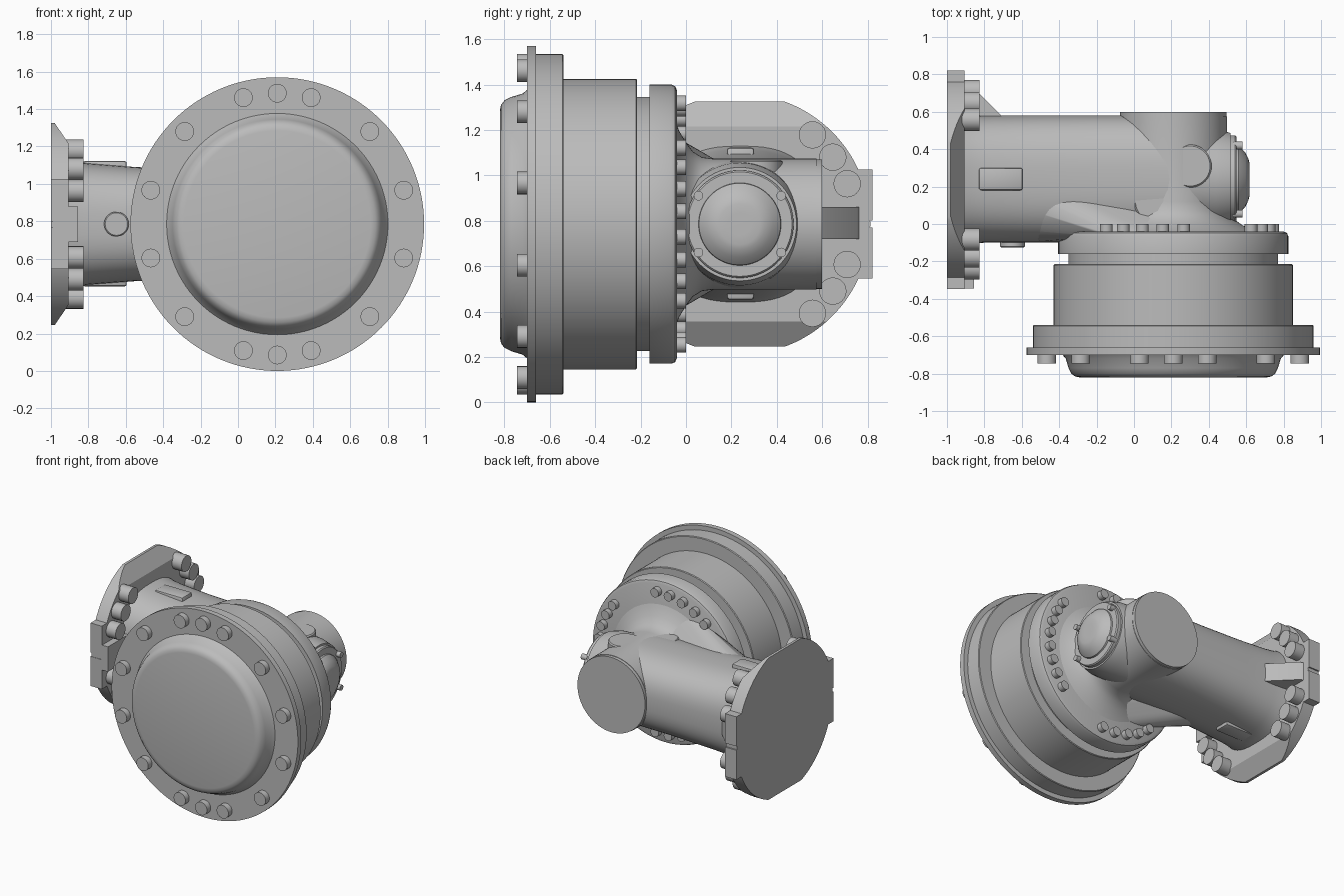
import bpy, bmesh, math
from mathutils import Vector, Matrix

cube = bpy.data.objects.get("Cube")
if cube:
    bpy.data.objects.remove(cube)

grey = bpy.data.materials.new("cast_grey")
grey.use_nodes = True
grey.diffuse_color = (0.5, 0.5, 0.5, 1)
grey.node_tree.nodes["Principled BSDF"].inputs["Base Color"].default_value = (0.5, 0.5, 0.5, 1)

HX, HZ = 0.21, 0.785      # hub axis (along y)
AY = 0.237                # arm axis (along x)


def finish(name, bm, angle=35):
    bmesh.ops.recalc_face_normals(bm, faces=bm.faces)
    mesh = bpy.data.meshes.new(name)
    bm.to_mesh(mesh)
    bm.free()
    mesh.materials.append(grey)
    ob = bpy.data.objects.new(name, mesh)
    bpy.context.collection.objects.link(ob)
    bpy.ops.object.select_all(action='DESELECT')
    ob.select_set(True)
    bpy.context.view_layer.objects.active = ob
    bpy.ops.object.shade_smooth_by_angle(angle=math.radians(angle))
    return ob


def loft(bm, rings):
    loops = [[bm.verts.new(p) for p in ring] for ring in rings]
    n = len(loops[0])
    for a, b in zip(loops, loops[1:]):
        for i in range(n):
            j = (i + 1) % n
            bm.faces.new((a[i], a[j], b[j], b[i]))
    bm.faces.new(loops[0])
    bm.faces.new(loops[-1])


def circle(axis, at, r, u, v, n):
    pts = []
    for i in range(n):
        a = 2 * math.pi * i / n
        c, s = u + r * math.cos(a), v + r * math.sin(a)
        pts.append({'x': (at, c, s), 'y': (c, at, s), 'z': (c, s, at)}[axis])
    return pts


def turn(bm, axis, u, v, profile, n=96):
    """Solid of revolution; profile holds (position on axis, radius)."""
    loft(bm, [circle(axis, at, r, u, v, n) for at, r in profile])


def lathe(name, axis, u, v, profile, n=96):
    bm = bmesh.new()
    turn(bm, axis, u, v, profile, n)
    return finish(name, bm)


def box(name, x, y, z, bevel=0.0):
    bm = bmesh.new()
    lo, hi = Vector((x[0], y[0], z[0])), Vector((x[1], y[1], z[1]))
    m = Matrix.Translation((lo + hi) / 2) @ Matrix.Diagonal((*(hi - lo), 1))
    bmesh.ops.create_cube(bm, size=1, matrix=m)
    if bevel:
        bmesh.ops.bevel(bm, geom=bm.edges[:], offset=bevel, segments=2, affect='EDGES', profile=0.5)
    return finish(name, bm)


def bolts(name, axis, spots, start, end, r):
    bm = bmesh.new()
    for u, v in spots:
        turn(bm, axis, u, v, [(start, r), (end, r)], 24)
    return finish(name, bm)


def on_hub(radius, angles):
    return [(HX + radius * math.cos(math.radians(a)), HZ + radius * math.sin(math.radians(a)))
            for a in angles]


# Hub drum, from the domed front cover to the back plate
lathe("front_cover", 'y', HX, HZ, [(-0.82, 0.50), (-0.815, 0.525), (-0.80, 0.545), (-0.77, 0.56),
                                   (-0.72, 0.575), (-0.69, 0.60)])
lathe("front_flange", 'y', HX, HZ, [(-0.70, 0.785), (-0.66, 0.785)], 128)
lathe("flange_ring", 'y', HX, HZ, [(-0.67, 0.75), (-0.545, 0.75), (-0.54, 0.745)], 128)
lathe("drum", 'y', HX, HZ, [(-0.56, 0.64), (-0.22, 0.64), (-0.215, 0.635)], 128)
lathe("seal_groove", 'y', HX, HZ, [(-0.23, 0.56), (-0.15, 0.56)])
lathe("back_plate", 'y', HX, HZ, [(-0.16, 0.615), (-0.065, 0.615), (-0.048, 0.608), (-0.04, 0.59)])

# Bolts on the front flange and back plate
front_angles = [s * a for s in (1, -1) for a in (15, 45, 75, 90, 105, 135, 165)]
bolts("front_bolts", 'y', on_hub(0.70, front_angles), -0.745, -0.69, 0.05)
back_angles = [s * a for s in (1, -1) for a in (6, 17, 28, 39, 84, 96, 108, 120, 132)]
bolts("back_bolts", 'y', on_hub(0.535, back_angles), -0.05, 0.0, 0.034)

# Motor housing with its flared foot and flat end disc
lathe("housing", 'y', HX, HZ, [(-0.05, 0.46), (-0.03, 0.41), (0.0, 0.36), (0.03, 0.32),
                               (0.07, 0.295), (0.12, 0.288), (0.575, 0.288)])
lathe("end_disc", 'y', HX, HZ, [(0.57, 0.285), (0.60, 0.285)])

# Arm: rounded section that widens towards the mounting flange
sections = [(-0.93, 0.35, 0.35), (-0.87, 0.345, 0.335), (-0.80, 0.34, 0.325),
            (-0.55, 0.34, 0.305), (-0.2, 0.34, 0.292), (0.21, 0.34, 0.287)]
rings = []
for x, ry, rz in sections:
    ring = []
    for i in range(64):
        c, s = math.cos(2 * math.pi * i / 64), math.sin(2 * math.pi * i / 64)
        ring.append((x, 0.24 + ry * math.copysign(abs(c) ** 0.75, c),
                     HZ + rz * math.copysign(abs(s) ** 0.75, s)))
    rings.append(ring)
bm = bmesh.new()
loft(bm, rings)
finish("arm", bm, 50)

# Sloping neck that blends the arm into the back plate
bm = bmesh.new()
for p in circle('x', -0.62, 0.24, 0.14, HZ, 32) + circle('y', -0.07, 0.40, 0.03, HZ, 48) \
        + circle('y', 0.02, 0.31, 0.03, HZ, 48):
    bm.verts.new(p)
hull = bmesh.ops.convex_hull(bm, input=bm.verts[:])
bmesh.ops.delete(bm, geom=[v for v in bm.verts if not v.link_faces], context='VERTS')
finish("neck", bm, 40)

# Side cover on the housing
lathe("side_boss", 'x', AY, HZ, [(0.2, 0.285), (0.44, 0.27), (0.515, 0.25)])
lathe("side_cover", 'x', AY, HZ, [(0.50, 0.237), (0.54, 0.237), (0.548, 0.23)])
lathe("side_dome", 'x', AY, HZ, [(0.54, 0.183), (0.56, 0.18), (0.595, 0.145), (0.612, 0.11),
                                 (0.617, 0.09), (0.618, 0.05)])
bolts("cover_bolts", 'x', [(AY + sy * 0.182, HZ + sz * 0.125) for sy in (1, -1) for sz in (1, -1)],
      0.53, 0.58, 0.021)

# Round ports on top, and the plug on the front of the arm
lathe("port_front", 'z', 0.115, 0.12, [(0.95, 0.115), (1.06, 0.115), (1.068, 0.107)], 48)
lathe("port_back", 'z', 0.30, 0.31, [(0.95, 0.115), (1.06, 0.115), (1.068, 0.107)], 48)
lathe("arm_plug", 'y', -0.65, HZ, [(-0.125, 0.06), (-0.12, 0.066), (0.0, 0.066)], 40)

# Lugs above and below the arm
box("upper_lug", (-0.83, -0.595), (0.18, 0.30), (1.03, 1.122), 0.012)
box("lower_lug", (-0.83, -0.595), (0.18, 0.30), (0.452, 0.54), 0.012)

# Mounting flange: disc trimmed flat and chamfered at top and bottom
bm = bmesh.new()
turn(bm, 'x', AY, HZ, [(-1.0, 0.575), (-0.905, 0.575)], 128)
for s in (1, -1):
    for co, no in (((-1, 0, HZ + s * 0.54), (0, 0, s)),
                   ((-0.98, 0, HZ + s * 0.54), (0.11, 0, s * 0.075))):
        cut = bmesh.ops.bisect_plane(bm, geom=bm.verts[:] + bm.edges[:] + bm.faces[:],
                                     plane_co=co, plane_no=no, clear_outer=True)
        rim = [e for e in cut["geom_cut"] if isinstance(e, bmesh.types.BMEdge)]
        bmesh.ops.holes_fill(bm, edges=rim)
finish("mounting_flange", bm, 25)

# Side tabs with a thin slot, and the flange bolts
for label, s in (("back", 1), ("front", -1)):
    inner, slot, outer = AY + s * 0.40, AY + s * 0.565, AY + s * 0.585
    box(label + "_tab", (-1.0, -0.905), sorted((inner, slot)), (HZ - 0.24, HZ + 0.24))
    for half, t in (("upper", 1), ("lower", -1)):
        box(label + "_tab_" + half, (-1.0, -0.905), sorted((slot - s * 0.01, outer)),
            sorted((HZ + t * 0.015, HZ + t * 0.24)))
spots = [(AY + s * dy, HZ + t * dz) for s in (1, -1) for t in (1, -1)
         for dy, dz in ((0.32, 0.393), (0.41, 0.295), (0.473, 0.178))]
bolts("flange_bolts", 'x', spots, -0.92, -0.825, 0.06)
box("front_block", (-0.99, -0.855), (-0.345, -0.08), (0.69, 0.88))

# Gusset behind the arm
bm = bmesh.new()
loft(bm, [[(-0.92, 0.5, z), (-0.92, 0.77, z), (-0.88, 0.75, z), (-0.70, 0.57, z), (-0.70, 0.5, z)]
          for z in (0.72, 0.86)])
finish("back_gusset", bm)
